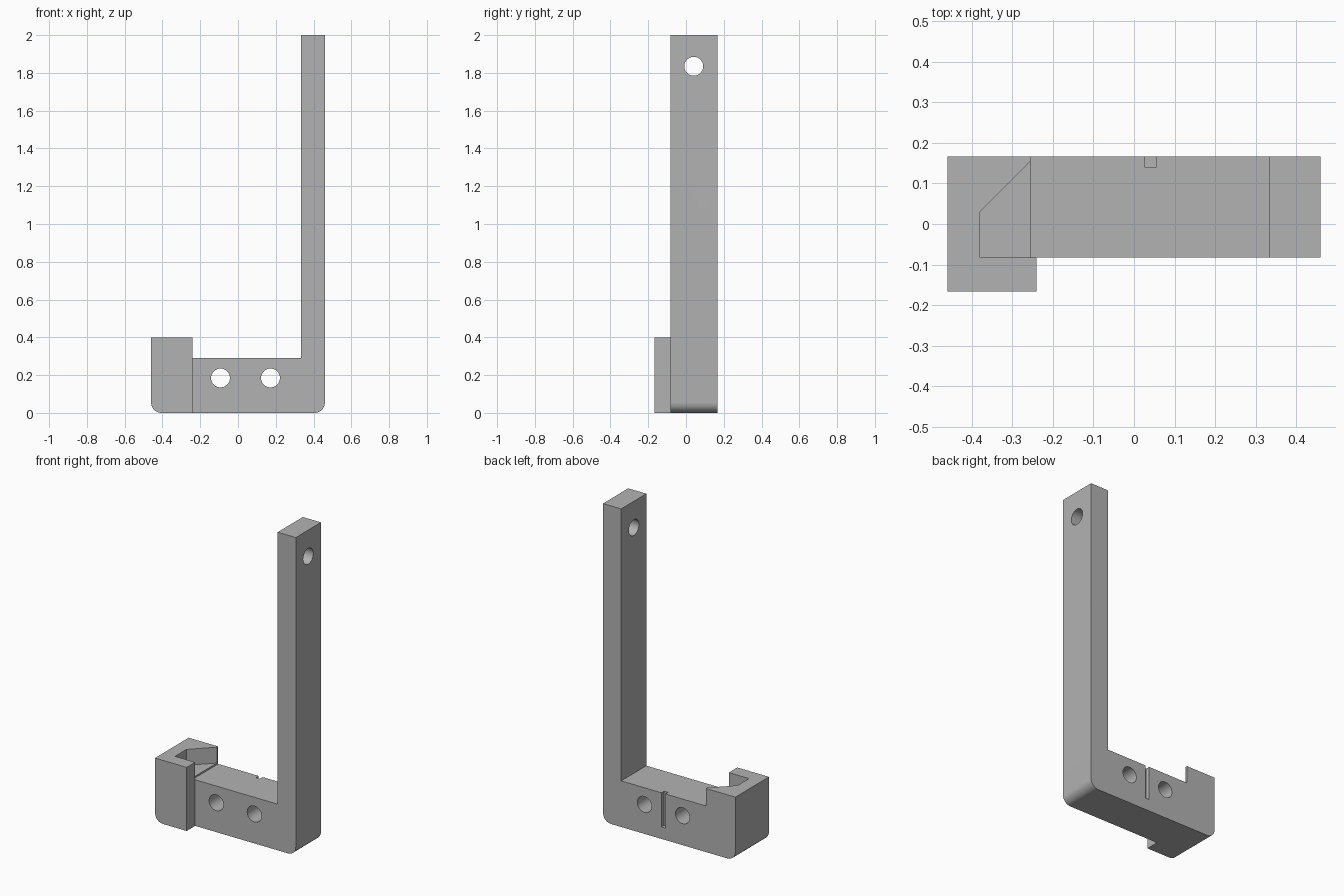
import bpy, bmesh, math
from mathutils import Vector

if "Cube" in bpy.data.objects:
    bpy.data.objects.remove(bpy.data.objects["Cube"])

grey = bpy.data.materials.new("plain grey")
grey.diffuse_color = (0.45, 0.45, 0.45, 1)
grey.use_nodes = True
grey.node_tree.nodes["Principled BSDF"].inputs["Base Color"].default_value = grey.diffuse_color


def prism(name, points, axis, lo, hi):
    """Extrude a 2D outline: axis Y takes (x, z), axis Z takes (x, y), axis X takes (y, z)."""
    place = {"X": lambda a, b: (lo, a, b), "Y": lambda a, b: (a, lo, b), "Z": lambda a, b: (a, b, lo)}[axis]
    step = {"X": Vector((1, 0, 0)), "Y": Vector((0, 1, 0)), "Z": Vector((0, 0, 1))}[axis]
    bm = bmesh.new()
    face = bm.faces.new([bm.verts.new(place(a, b)) for a, b in points])
    out = bmesh.ops.extrude_face_region(bm, geom=[face])["geom"]
    bmesh.ops.translate(bm, vec=step * (hi - lo), verts=[g for g in out if isinstance(g, bmesh.types.BMVert)])
    bmesh.ops.recalc_face_normals(bm, faces=bm.faces)
    mesh = bpy.data.meshes.new(name)
    bm.to_mesh(mesh)
    bm.free()
    mesh.materials.append(grey)
    ob = bpy.data.objects.new(name, mesh)
    bpy.context.collection.objects.link(ob)
    return ob


def arc(cx, cy, r, start, end, n):
    return [(cx + r * math.cos(math.radians(start + (end - start) * i / n)),
             cy + r * math.sin(math.radians(start + (end - start) * i / n))) for i in range(n + 1)]


def combine(target, other, operation):
    mod = target.modifiers.new(other.name, "BOOLEAN")
    mod.object, mod.operation, mod.solver = other, operation, "EXACT"
    bpy.context.view_layer.objects.active = target
    bpy.ops.object.modifier_apply(modifier=mod.name)
    bpy.data.objects.remove(other)


R = 0.055
FRONT, BACK = -0.083, 0.167
left_corner = arc(-0.46 + R, R, R, 180, 270, 10)
right_corner = arc(0.46 - R, R, R, 270, 360, 10)

# Base with the tall post on the right and the low clip wall on the left
bracket = prism("bracket", left_corner + right_corner + [
    (0.46, 2), (0.334, 2), (0.334, 0.29), (-0.255, 0.29), (-0.255, 0.4), (-0.46, 0.4)], "Y", FRONT, BACK)

# Front lip of the clip
lip = prism("clip_lip", left_corner + [(-0.24, 0), (-0.24, 0.4), (-0.46, 0.4)], "Y", -0.167, FRONT)
combine(bracket, lip, "UNION")

# Clip pocket with a slanted back wall
pocket = prism("pocket", [(-0.38, FRONT), (-0.2, FRONT), (-0.2, 0.155), (-0.255, 0.155), (-0.38, 0.03)],
               "Z", 0.3, 0.5)
combine(bracket, pocket, "DIFFERENCE")

# Two screw holes in the base and one in the post
for x in (-0.093, 0.172):
    combine(bracket, prism("screw_hole", arc(x, 0.185, 0.05, 0, 360, 40)[:-1], "Y", -0.3, 0.3), "DIFFERENCE")
combine(bracket, prism("post_hole", arc(0.041, 1.835, 0.05, 0, 360, 40)[:-1], "X", 0.2, 0.6), "DIFFERENCE")

# Narrow groove down the back
groove = prism("groove", [(0.027, 0.14), (0.054, 0.14), (0.054, 0.2), (0.027, 0.2)], "Z", 0.075, 0.32)
combine(bracket, groove, "DIFFERENCE")

# Smooth the round corners and holes, keep the edges sharp
bpy.ops.object.select_all(action="DESELECT")
bracket.select_set(True)
bpy.context.view_layer.objects.active = bracket
bpy.ops.object.shade_smooth_by_angle(angle=math.radians(30))
